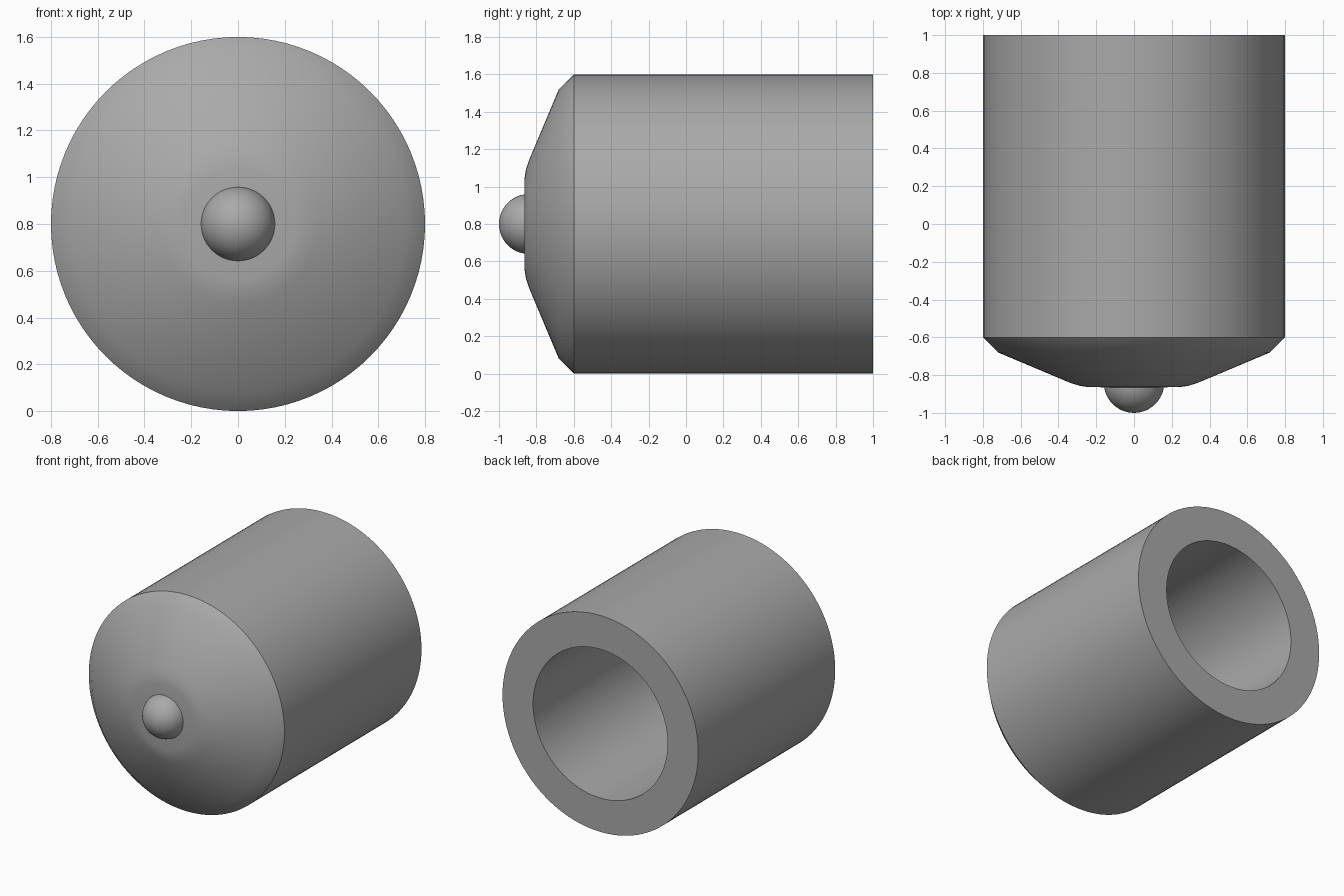
import bpy
import bmesh
from math import radians
from mathutils import Matrix, Vector

AXIS_Z = 0.8

cube = bpy.data.objects.get("Cube")
if cube:
    bpy.data.objects.remove(cube, do_unlink=True)

grey = bpy.data.materials.new("plain grey")
grey.use_nodes = True
colour = (0.4, 0.4, 0.4, 1)
grey.diffuse_color = colour
grey.node_tree.nodes["Principled BSDF"].inputs["Base Color"].default_value = colour


def lathe(name, profile, angle, steps=96):
    """Spin a (radius, y) profile around the long axis."""
    bm = bmesh.new()
    verts = [bm.verts.new((r, y, 0)) for r, y in profile]
    edges = [bm.edges.new(pair) for pair in zip(verts, verts[1:])]
    bmesh.ops.spin(bm, geom=verts + edges, cent=(0, 0, 0), axis=(0, 1, 0),
                   angle=radians(360), steps=steps, use_duplicate=False)
    bmesh.ops.remove_doubles(bm, verts=bm.verts, dist=0.0005)
    bmesh.ops.recalc_face_normals(bm, faces=bm.faces)
    mesh = bpy.data.meshes.new(name)
    bm.to_mesh(mesh)
    bm.free()
    mesh.materials.append(grey)
    obj = bpy.data.objects.new(name, mesh)
    obj.location.z = AXIS_Z
    bpy.context.collection.objects.link(obj)
    bpy.ops.object.select_all(action="DESELECT")
    obj.select_set(True)
    bpy.context.view_layer.objects.active = obj
    bpy.ops.object.shade_smooth_by_angle(angle=radians(angle))
    return obj


# Thick sleeve, open at the back, closed inside by the nose
lathe("sleeve", [(0, -0.6), (0.55, -0.6), (0.55, 1), (0.8, 1), (0.8, -0.6)], 40)

# Shallow conical nose with a bevelled rim and softened flat tip
lathe("nose", [(0.8, -0.6), (0.72, -0.68), (0.34, -0.84), (0.29, -0.856),
               (0.24, -0.864), (0, -0.865)], 40)

# Round pin at the tip
bm = bmesh.new()
bmesh.ops.create_uvsphere(bm, u_segments=48, v_segments=24, radius=0.16,
                          matrix=Matrix.Rotation(radians(90), 4, "X"))
mesh = bpy.data.meshes.new("tip_pin")
bm.to_mesh(mesh)
bm.free()
mesh.materials.append(grey)
mesh.shade_smooth()
pin = bpy.data.objects.new("tip_pin", mesh)
pin.location = Vector((0, -0.84, AXIS_Z))
bpy.context.collection.objects.link(pin)
